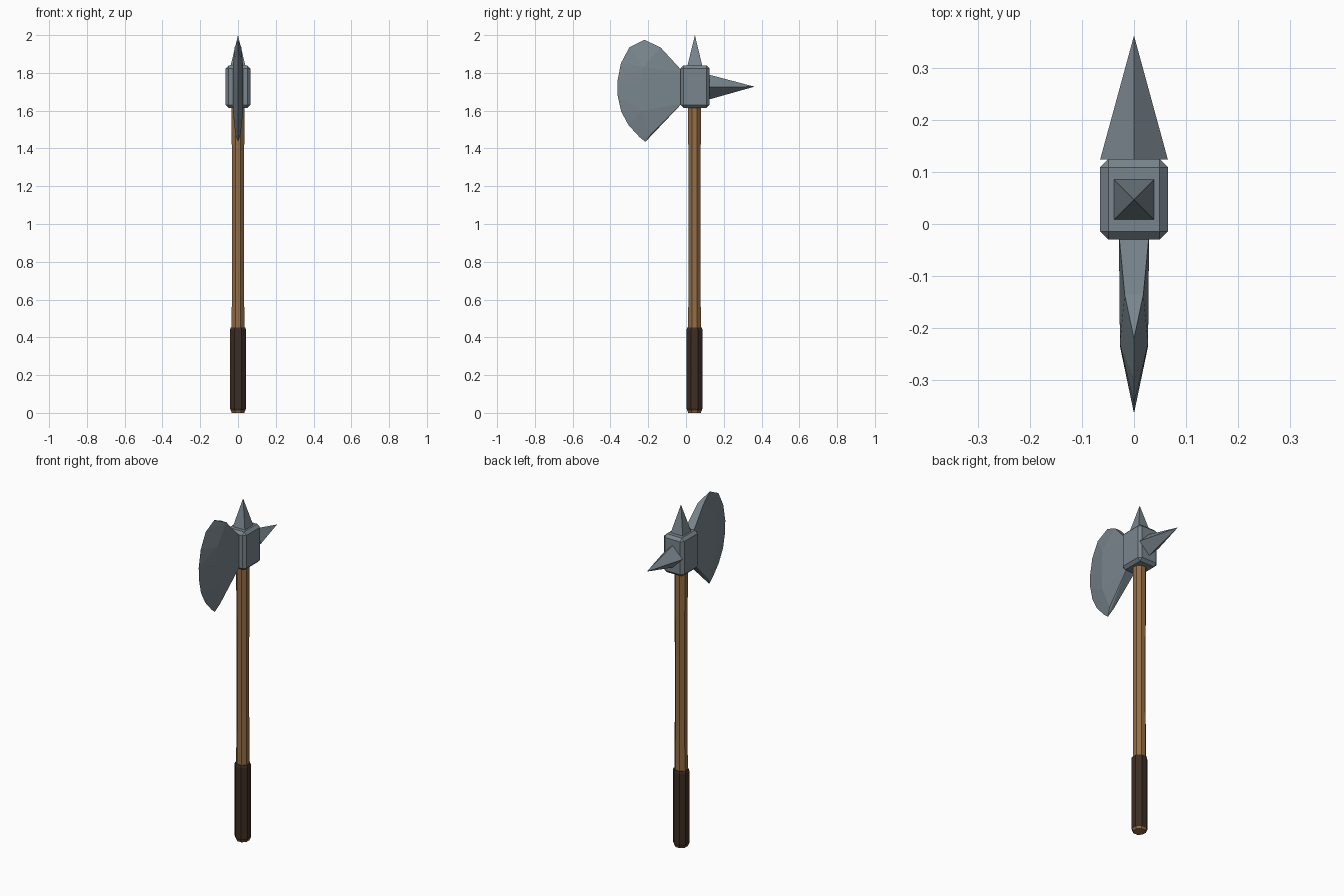
import bpy, bmesh, math
from mathutils import Vector

cube = bpy.data.objects.get("Cube")
if cube:
    bpy.data.objects.remove(cube, do_unlink=True)

AXIS_Y = 0.045  # shaft centre line


def material(name, rgb):
    m = bpy.data.materials.new(name)
    m.use_nodes = True
    m.diffuse_color = (*rgb, 1)
    m.node_tree.nodes["Principled BSDF"].inputs["Base Color"].default_value = (*rgb, 1)
    return m


steel = material("steel", (0.19, 0.235, 0.265))
wood = material("wood", (0.30, 0.155, 0.06))
leather = material("dark leather", (0.045, 0.026, 0.017))


def finish(name, bm, mat):
    bmesh.ops.recalc_face_normals(bm, faces=bm.faces)
    me = bpy.data.meshes.new(name)
    bm.to_mesh(me)
    bm.free()
    me.materials.append(mat)
    ob = bpy.data.objects.new(name, me)
    bpy.context.collection.objects.link(ob)
    return ob


def octagon_column(name, profile, mat):
    """Stack of flat-fronted octagons from (half width, height) pairs."""
    bm = bmesh.new()
    rings = []
    for half, z in profile:
        r = half / math.cos(math.pi / 8)
        angles = [math.pi / 8 + i * math.pi / 4 for i in range(8)]
        rings.append([bm.verts.new((r * math.cos(a), AXIS_Y + r * math.sin(a), z)) for a in angles])
    for low, high in zip(rings, rings[1:]):
        for i in range(8):
            j = (i + 1) % 8
            bm.faces.new((low[i], low[j], high[j], high[i]))
    bm.faces.new(rings[0])
    bm.faces.new(rings[-1])
    return finish(name, bm, mat)


def spike(name, base, tip):
    """Four-sided pyramid."""
    bm = bmesh.new()
    corners = [bm.verts.new(p) for p in base]
    top = bm.verts.new(tip)
    bm.faces.new(corners)
    for i in range(4):
        bm.faces.new((corners[i], corners[(i + 1) % 4], top))
    return finish(name, bm, steel)


# Handle
octagon_column("shaft", [(0.034, 0.4), (0.032, 0.75), (0.032, 1.15), (0.034, 1.65)], wood)
octagon_column("pommel", [(0.033, 0), (0.038, 0.012), (0.038, 0.03)], wood)
octagon_column("grip", [(0.038, 0.012), (0.042, 0.022), (0.042, 0.44), (0.038, 0.452)], leather)

# Chamfered head block
bm = bmesh.new()
bmesh.ops.create_cube(bm, size=1)
for v in bm.verts:
    v.co = Vector((v.co.x * 0.13, v.co.y * 0.155 + 0.0475, v.co.z * 0.225 + 1.7275))
bmesh.ops.bevel(bm, geom=bm.edges[:], offset=0.016, segments=1, affect='EDGES')
finish("head_block", bm, steel)

# Spikes
s = 0.04
spike("top_spike", [(x, AXIS_Y + 0.002 + y, 1.835) for x, y in ((-s, -s), (s, -s), (s, s), (-s, s))],
      (0, AXIS_Y + 0.002, 2.0))
d = 0.065
spike("back_spike", [(x, 0.124, 1.725 + z) for x, z in ((-d, 0), (0, -d), (d, 0), (0, d))],
      (0, 0.362, 1.727))

# Wedge blade: cutting edge on the centre plane, mirrored body points
edge = [(-0.22, 1.975), (-0.30, 1.935), (-0.345, 1.85), (-0.364, 1.75), (-0.362, 1.68),
        (-0.343, 1.595), (-0.304, 1.523), (-0.246, 1.46), (-0.215, 1.435)]
body = [(0.029, -0.02, 1.81), (0.029, -0.02, 1.64),
        (0.018, -0.135, 1.935), (0.014, -0.185, 1.475),
        (0.027, -0.23, 1.83), (0.027, -0.235, 1.73), (0.027, -0.23, 1.60)]
bm = bmesh.new()
for y, z in edge:
    bm.verts.new((0, y, z))
for x, y, z in body:
    for side in (-1, 1):
        bm.verts.new((side * x, y, z))
bmesh.ops.convex_hull(bm, input=bm.verts[:])
bmesh.ops.dissolve_limit(bm, angle_limit=math.radians(1), verts=bm.verts[:], edges=bm.edges[:])
finish("axe_blade", bm, steel)
